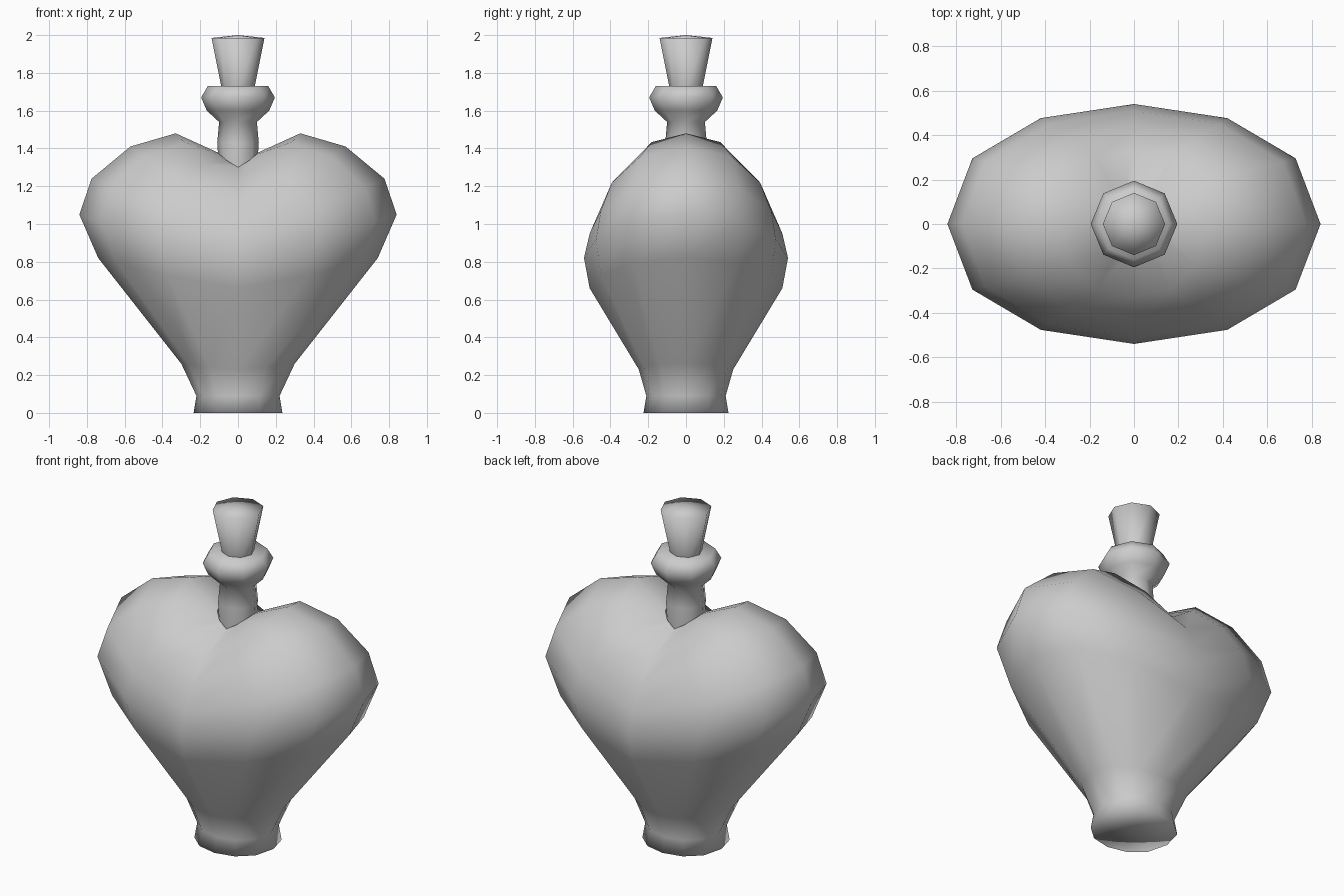
import bpy, bmesh, math

if "Cube" in bpy.data.objects:
    bpy.data.objects.remove(bpy.data.objects["Cube"])


def loft(name, rings, sides, squash=1.0, bottom=None, top=None):
    """Stack saddle-shaped rings: (x radius, z at x end, y radius, z at y end)."""
    bm = bmesh.new()
    loops = []
    for rx, zx, ry, zy in rings:
        loop = []
        for i in range(sides):
            a = 2 * math.pi * i / sides
            c, s = math.cos(a), math.sin(a)
            y = ry * math.copysign(abs(s) ** squash, s)
            z = zy + (zx - zy) * abs(c) ** 1.25
            loop.append(bm.verts.new((rx * c, y, z)))
        loops.append(loop)
    for lo, hi in zip(loops, loops[1:]):
        for i in range(sides):
            j = (i + 1) % sides
            bm.faces.new((lo[i], lo[j], hi[j], hi[i]))
    # fan caps around a centre point
    for z, loop in ((bottom, loops[0]), (top, loops[-1])):
        if z is not None:
            centre = bm.verts.new((0, 0, z))
            for i in range(sides):
                bm.faces.new((loop[i], loop[(i + 1) % sides], centre))
    bmesh.ops.recalc_face_normals(bm, faces=bm.faces)
    for f in bm.faces:
        f.smooth = True
    mesh = bpy.data.meshes.new(name)
    bm.to_mesh(mesh)
    bm.free()
    obj = bpy.data.objects.new(name, mesh)
    bpy.context.collection.objects.link(obj)
    return obj


def round_rings(profile):
    return [(r, z, r, z) for r, z in profile]


# Heart-shaped flask body with a notch where the neck sits
loft("flask_body", [
    (0.235, 0.00, 0.225, 0.00),
    (0.22, 0.09, 0.21, 0.09),
    (0.30, 0.26, 0.25, 0.23),
    (0.74, 0.82, 0.51, 0.66),
    (0.84, 1.05, 0.54, 0.82),
    (0.775, 1.24, 0.51, 0.95),
    (0.57, 1.41, 0.445, 1.08),
    (0.33, 1.48, 0.33, 1.20),
    (0.11, 1.38, 0.11, 1.30),
], 12, squash=0.87, bottom=0.01)

# Neck following the notch, flaring into a rounded lip
loft("neck_and_lip", [(0.105, 1.355, 0.105, 1.275)] + round_rings([
    (0.11, 1.43), (0.10, 1.54), (0.165, 1.60),
    (0.195, 1.67), (0.16, 1.73),
]), 8, top=1.725)

# Tapered cork stopper
loft("stopper", round_rings([(0.085, 1.71), (0.14, 1.985)]), 8, top=2.0)
